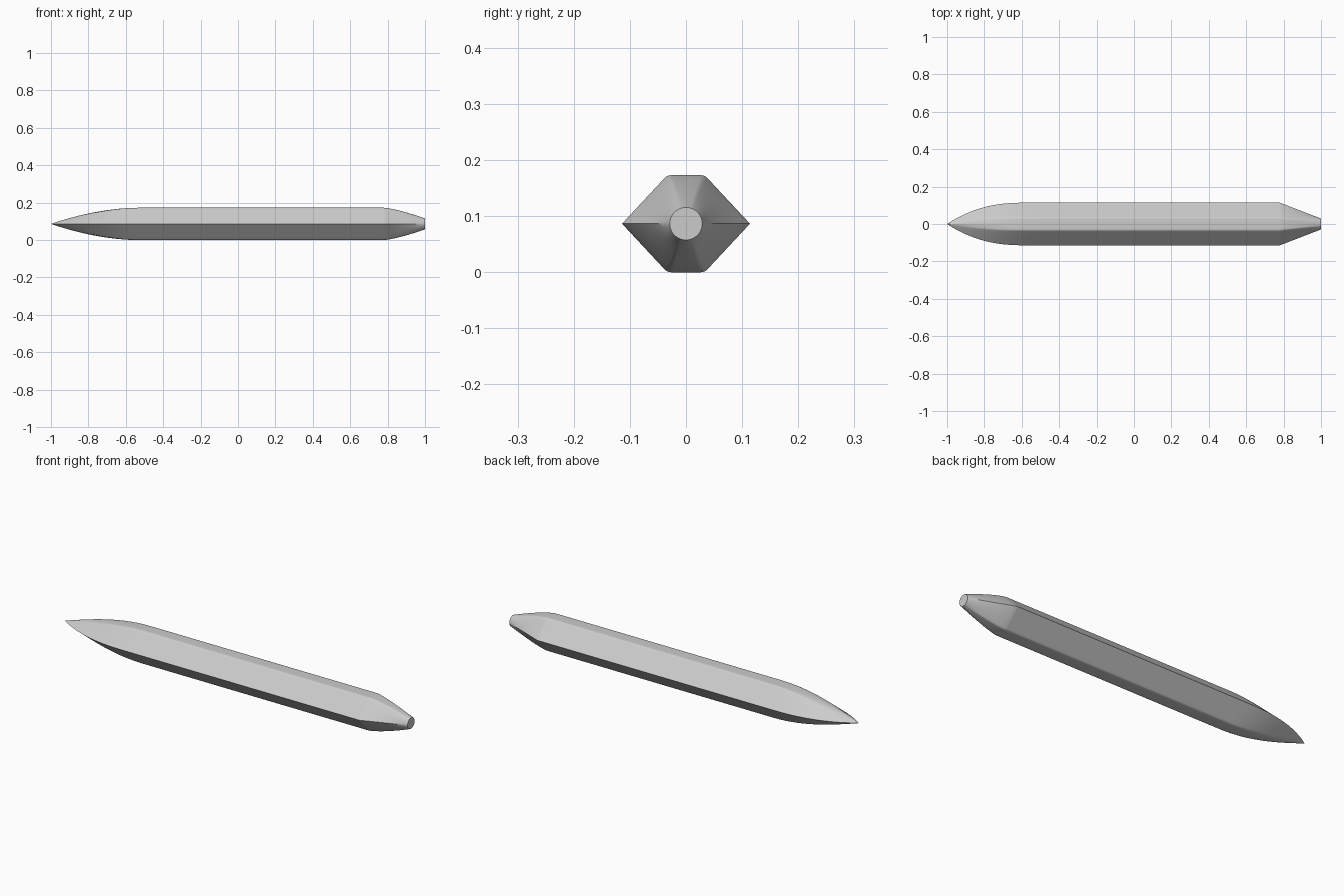
import bpy, bmesh, math

cube = bpy.data.objects.get("Cube")
if cube:
    bpy.data.objects.remove(cube, do_unlink=True)

HALF_W, HALF_H, FLAT = 0.114, 0.0865, 0.027
NOSE, TAIL, TIP_R = -0.53, 0.78, 0.029


def quarter_section():
    """Side edge up to the top centre, with a rounded shoulder."""
    sy, sz = 0.039, 0.0805
    pts = [(HALF_W + (sy - HALF_W) * i / 6, sz * i / 6) for i in range(7)]
    for i in range(1, 5):
        t = i / 4
        # quadratic rounding between the slope and the flat top
        pts.append(((1 - t) ** 2 * sy + 2 * t * (1 - t) * 0.0335 + t * t * FLAT,
                    (1 - t) ** 2 * sz + 2 * t * (1 - t) * HALF_H + t * t * HALF_H))
    return pts + [(FLAT / 2, HALF_H), (0, HALF_H)]


def full_ring(q):
    """Mirror a quarter section into a closed ring."""
    top = q + [(-y, z) for y, z in q[-2::-1]]
    return top + [(y, -z) for y, z in top[-2:0:-1]]


def nose_section(x):
    u = (x + 1) / (NOSE + 1)
    v = min(1, (x + 1) / 0.42)
    w = 1 - (1 - v) ** 2.4
    h = 1 - (1 - u) ** 1.85
    k = (1 - u) ** 2            # blends the top into a ridge at the tip
    out = []
    for y, z in quarter_section():
        ridge = HALF_H * (1 - (y / HALF_W) ** 1.25)
        out.append((y * w, (z * (1 - k) + ridge * k) * h))
    return out


def tail_section(x):
    s = (x - TAIL) / (1 - TAIL)
    out = []
    for y, z in quarter_section():
        a = math.atan2(z, y)
        cy, cz = TIP_R * math.cos(a), TIP_R * math.sin(a)
        out.append((y + (cy - y) * s, z + (cz - z) * s ** 1.35))
    return out


# Stations along the length: nose, straight barrel, tail
stations = []
for i in range(1, 25):
    x = -1 + (NOSE + 1) * (i / 24) ** 1.4
    stations.append((x, nose_section(x)))
for x in (NOSE + 0.01, TAIL - 0.005):
    stations.append((x, quarter_section()))
for i in range(13):
    x = TAIL + (1 - TAIL) * i / 12
    stations.append((x, tail_section(x)))

# Loft the body
bm = bmesh.new()
rings = [[bm.verts.new((x, y, z + HALF_H)) for y, z in full_ring(q)]
         for x, q in stations]
n = len(rings[0])
for a, b in zip(rings, rings[1:]):
    for i in range(n):
        j = (i + 1) % n
        bm.faces.new((a[i], a[j], b[j], b[i]))
tip = bm.verts.new((-1, 0, HALF_H))
for i in range(n):
    bm.faces.new((tip, rings[0][(i + 1) % n], rings[0][i]))
bm.faces.new(rings[-1])
bmesh.ops.recalc_face_normals(bm, faces=bm.faces)
mesh = bpy.data.meshes.new("body")
bm.to_mesh(mesh)
bm.free()
body = bpy.data.objects.new("body", mesh)
bpy.context.collection.objects.link(body)

# Plain grey finish
grey = bpy.data.materials.new("light grey")
grey.use_nodes = True
colour = (0.6, 0.6, 0.6, 1)
grey.diffuse_color = colour
grey.node_tree.nodes["Principled BSDF"].inputs["Base Color"].default_value = colour
mesh.materials.append(grey)

bpy.context.view_layer.objects.active = body
body.select_set(True)
bpy.ops.object.shade_smooth_by_angle(angle=math.radians(35))
